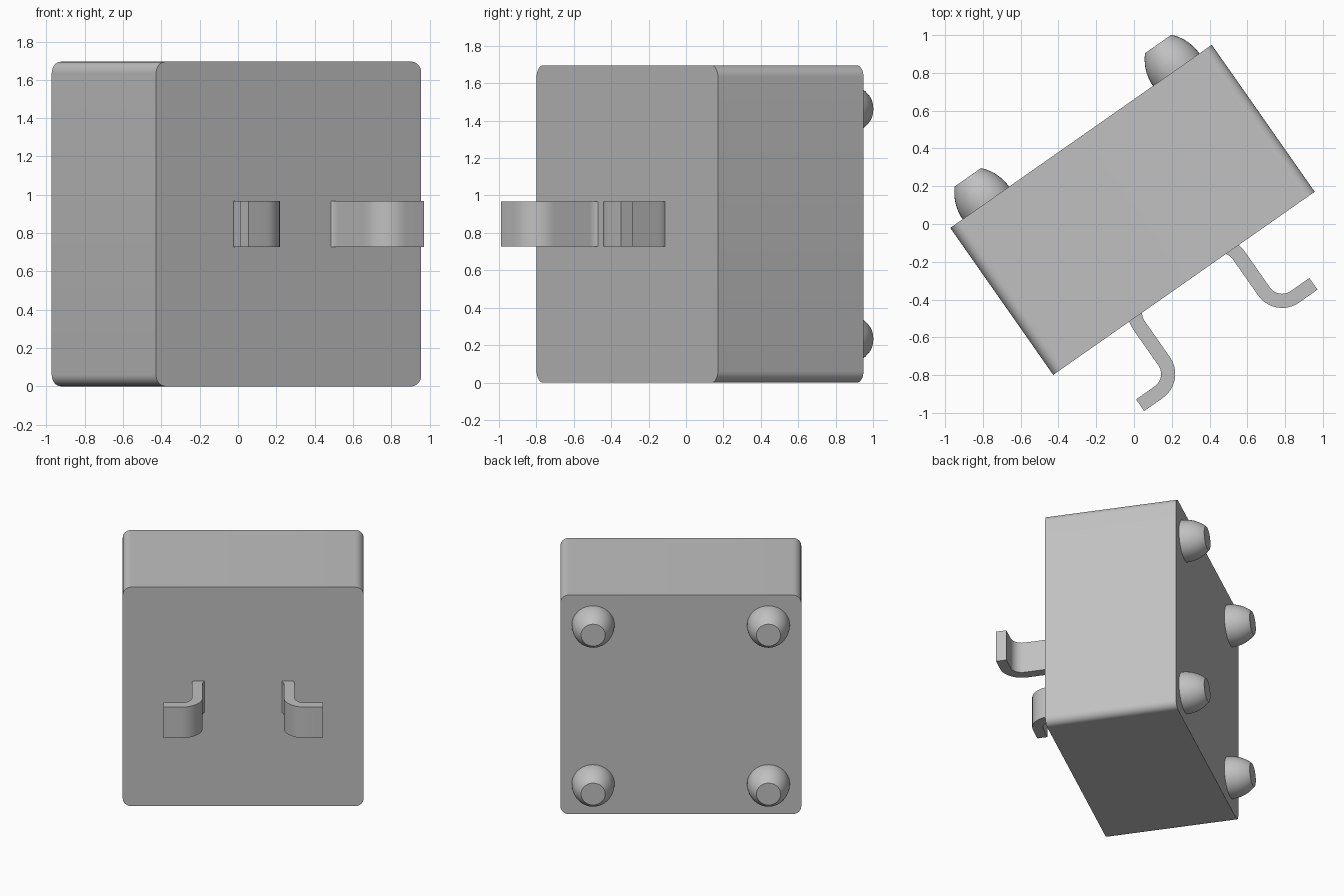
import bpy, bmesh
from math import sin, cos, pi, radians, asin
from mathutils import Matrix, Vector

cube = bpy.data.objects.get("Cube")
if cube:
    bpy.data.objects.remove(cube, do_unlink=True)

# One plain grey for the whole model
grey = bpy.data.materials.new("plain grey")
grey.use_nodes = True
COLOUR = (0.53, 0.53, 0.53, 1)
grey.diffuse_color = COLOUR
grey.node_tree.nodes["Principled BSDF"].inputs["Base Color"].default_value = COLOUR

# The whole model is turned about the vertical axis
WIDTH, DEPTH, HEIGHT = 1.69, 0.95, 1.695
MID = HEIGHT / 2
FRAME = Matrix.Translation((-0.008, 0.075, MID)) @ Matrix.Rotation(radians(35), 4, "Z")


def finish(bm, name, local=Matrix()):
    bmesh.ops.recalc_face_normals(bm, faces=bm.faces)
    mesh = bpy.data.meshes.new(name)
    bm.to_mesh(mesh)
    bm.free()
    mesh.shade_smooth()
    mesh.set_sharp_from_angle(angle=radians(30))
    mesh.materials.append(grey)
    obj = bpy.data.objects.new(name, mesh)
    obj.matrix_world = FRAME @ local
    bpy.context.scene.collection.objects.link(obj)
    return obj


def extrude(points, vector, name):
    bm = bmesh.new()
    face = bm.faces.new([bm.verts.new(p) for p in points])
    new = bmesh.ops.extrude_face_region(bm, geom=[face])["geom"]
    bmesh.ops.translate(bm, vec=vector,
                        verts=[v for v in new if isinstance(v, bmesh.types.BMVert)])
    return finish(bm, name)


def arc(cx, cy, r, start, end, steps=12):
    angles = [radians(start + (end - start) * i / steps) for i in range(steps + 1)]
    return [(cx + r * cos(a), cy + r * sin(a)) for a in angles]


# Body: rounded square pushed from front to back
R = 0.06
cx, cz = WIDTH / 2 - R, HEIGHT / 2 - R
outline = []
for i, (sx, sz) in enumerate([(1, 1), (-1, 1), (-1, -1), (1, -1)]):
    outline += arc(sx * cx, sz * cz, R, 90 * i, 90 * i + 90, 8)
extrude([(x, -DEPTH / 2, z) for x, z in outline], Vector((0, DEPTH, 0)), "body")

# Hooks: flat strips bent into an S, with the root sunk in the body
INNER, OUTER, BAND = 0.08, 0.155, 0.24
ROOT, BEND = (0.205, -0.52), (0.44, -0.753)
root_in, root_out = (arc(*ROOT, r, 90, 0) for r in (INNER, OUTER))
bend_in, bend_out = (arc(*BEND, r, 180, 270) for r in (INNER, OUTER))
strip = root_in + bend_out + [(0.56, BEND[1] - OUTER), (0.56, BEND[1] - INNER)]
strip += bend_in[::-1] + root_out[::-1]
for side, name in ((1, "left_hook"), (-1, "right_hook")):
    extrude([(side * x, y, -BAND / 2) for x, y in strip], Vector((0, 0, BAND)), name)

# Feet: domed knobs with a flat end, on the four corners of the back
FOOT_R, FOOT_H, CURVE = 0.15, 0.166, 0.244
profile = [(r, h) for r, h in arc(FOOT_R - CURVE, 0, CURVE, 0,
                                  asin(FOOT_H / CURVE) * 180 / pi, 10)]
for sx, side in ((1, "left"), (-1, "right")):
    for sz, level in ((1, "upper"), (-1, "lower")):
        bm = bmesh.new()
        loop = [bm.verts.new((r, 0, h)) for r, h in [(0, 0)] + profile + [(0, FOOT_H)]]
        edges = [bm.edges.new(pair) for pair in zip(loop, loop[1:])]
        bmesh.ops.spin(bm, geom=loop + edges, cent=(0, 0, 0), axis=(0, 0, 1),
                       angle=2 * pi, steps=40)
        bmesh.ops.remove_doubles(bm, verts=bm.verts, dist=0.0005)
        place = Matrix.Translation((sx * 0.615, DEPTH / 2, sz * 0.615))
        finish(bm, f"{level}_{side}_foot", place @ Matrix.Rotation(-pi / 2, 4, "X"))
